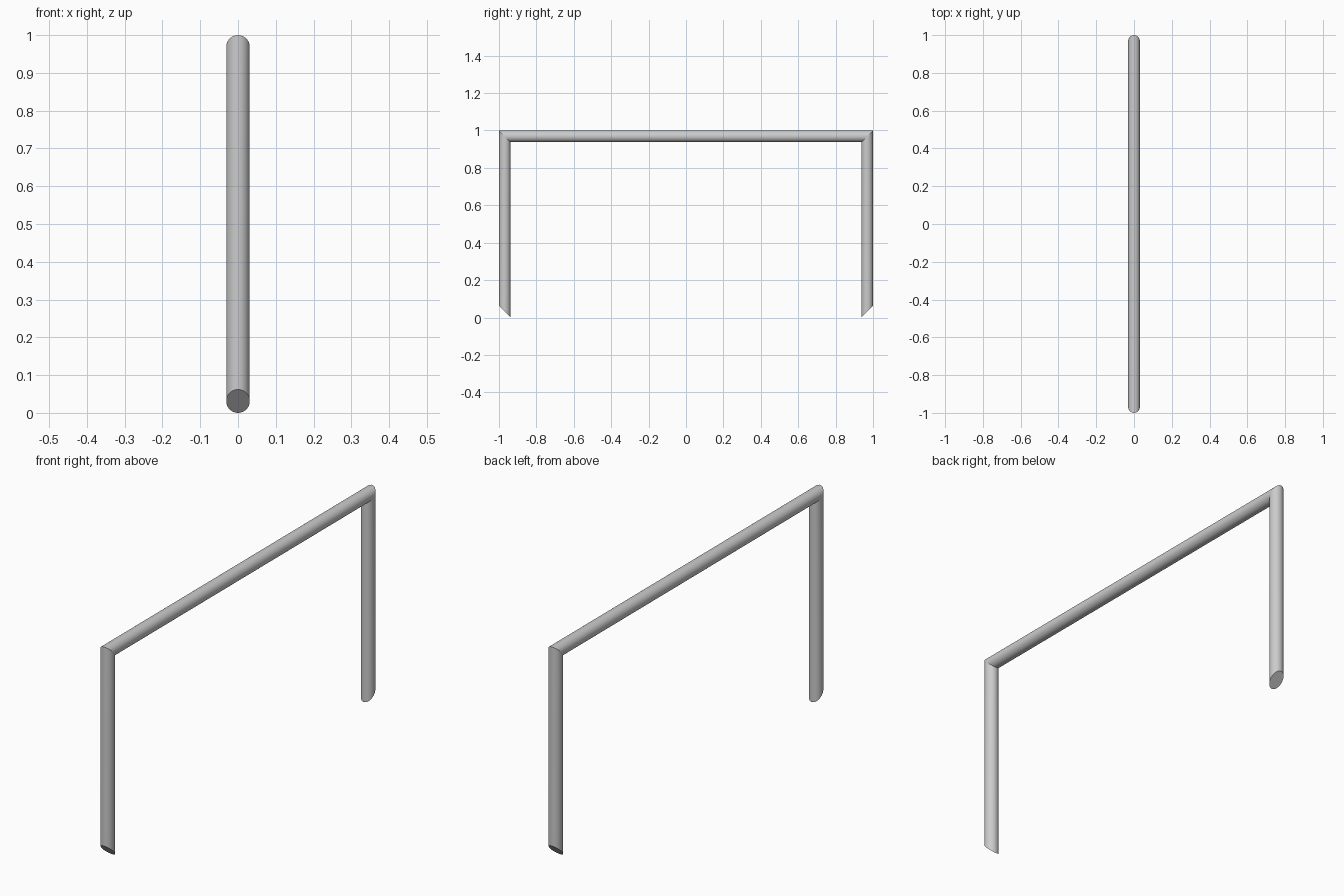
import bpy, bmesh, math

if "Cube" in bpy.data.objects:
    bpy.data.objects.remove(bpy.data.objects["Cube"])

R = 0.031        # tube radius
Y = 1 - R        # leg axis
TOP = 1 - R      # rail axis height
SEGS = 48


def tube(name, ring_a, ring_b):
    """Capped tube between two slanted rings given as functions of (cos, sin)."""
    bm = bmesh.new()
    angles = [2 * math.pi * i / SEGS for i in range(SEGS)]
    a, b = [[bm.verts.new(ring(R * math.cos(t), R * math.sin(t))) for t in angles]
            for ring in (ring_a, ring_b)]
    for i in range(SEGS):
        j = (i + 1) % SEGS
        bm.faces.new((a[i], a[j], b[j], b[i]))
    bm.faces.new(a[::-1])
    bm.faces.new(b)
    bmesh.ops.recalc_face_normals(bm, faces=bm.faces)
    mesh = bpy.data.meshes.new(name)
    bm.to_mesh(mesh)
    bm.free()
    obj = bpy.data.objects.new(name, mesh)
    bpy.context.collection.objects.link(obj)
    bpy.ops.object.select_all(action='DESELECT')
    obj.select_set(True)
    bpy.context.view_layer.objects.active = obj
    bpy.ops.object.shade_smooth_by_angle(angle=math.radians(30))


# Legs: 45 degree cuts at both ends, rising towards the outside
for name, side in (("front_leg", -1), ("back_leg", 1)):
    tube(name,
         lambda c, s: (c, side * (Y + s), R + s),
         lambda c, s: (c, side * (Y + s), TOP + s))

# Top rail, mitred onto the legs
tube("top_rail",
     lambda c, s: (c, -(Y + s), TOP + s),
     lambda c, s: (c, Y + s, TOP + s))
